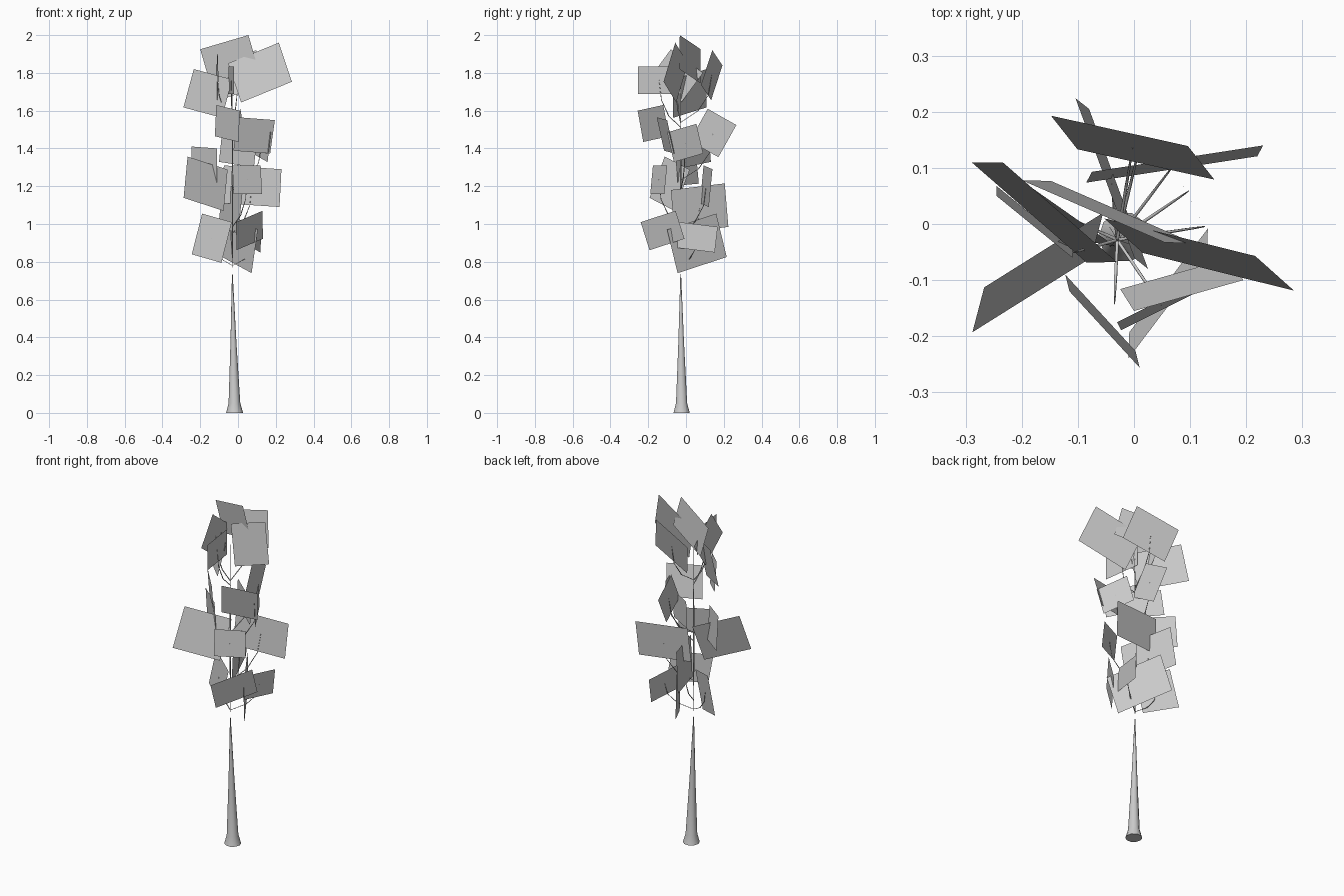
import bpy, bmesh, math
from mathutils import Vector

if "Cube" in bpy.data.objects:
    bpy.data.objects.remove(bpy.data.objects["Cube"])

STEM = Vector((-.03, -.028, 0))


def mesh_object(name, bm):
    me = bpy.data.meshes.new(name)
    bm.to_mesh(me)
    bm.free()
    ob = bpy.data.objects.new(name, me)
    bpy.context.collection.objects.link(ob)
    return ob


def tube(name, centres, radii, sides):
    """Upright tapered tube, closed at both ends."""
    bm = bmesh.new()
    loops = []
    for c, r in zip(centres, radii):
        ring = [2 * math.pi * i / sides for i in range(sides)]
        loops.append([bm.verts.new(c + r * Vector((math.cos(t), math.sin(t), 0))) for t in ring])
    for a, b in zip(loops, loops[1:]):
        for i in range(sides):
            j = (i + 1) % sides
            bm.faces.new((a[i], a[j], b[j], b[i]))
    bm.faces.new(loops[0][::-1])
    bm.faces.new(loops[-1])
    for f in bm.faces:
        f.smooth = len(f.verts) == 4
    return mesh_object(name, bm)


def leaf_card(name, a, b, ratio, lean=0):
    """Rectangle hanging below its top edge a-b, swung by lean degrees."""
    u = b - a
    side = Vector((-u.y, u.x, 0)).normalized()
    down = u.cross(side).normalized()
    if down.z > 0:
        down.negate()
    t = math.radians(lean)
    v = (down * math.cos(t) + side * math.sin(t)) * u.length * ratio
    bm = bmesh.new()
    bm.faces.new([bm.verts.new(p) for p in (a, a + v, b + v, b)])
    mesh_object(name, bm)
    return a + (u + v) / 2


# Trunk: flared foot, then a straight taper to a point
base, tip = Vector((-.018, -.023, 0)), STEM + Vector((0, 0, .735))
tube("trunk", [base.lerp(tip, f) for f in (0, .07, .5, 1)], (.045, .031, .016, .002), 10)

# Thin stem inside the crown
tube("stem", [STEM + Vector((0, 0, z)) for z in (.77, 1.25, 1.75)], (.002, .004, .001), 5)

# Leaf cards by proportion: top edge start, top edge end, optional lean
cards = {
    .65: [(-.2, .078, 1.925, .055, -.033, 2, 6),
          (-.05, -.03, 1.835, -.02, -.255, 1.835),
          (-.085, .12, 1.48, .1, -.02, 1.45),
          (-.075, .093, 1.31, .23, .14, 1.29, -5),
          (-.01, -.24, 1.01, .13, -.055, 1.07, 10),
          (.075, -.035, 1.01, .123, .168, .985)],
    .76: [(-.053, .01, 1.85, .216, -.057, 1.96, -11),
          (-.148, .193, 1.84, .096, .139, 1.92, -14),
          (-.234, .11, 1.82, -.03, -.068, 1.765, -10),
          (-.08, .205, 1.215, .025, -.08, 1.18, -4),
          (-.05, .16, 1.055, .105, -.1, .97)],
    .9: [(-.108, -.08, 1.925, -.115, .09, 1.8),
         (-.115, -.12, 1.63, .01, -.256, 1.6, 5),
         (.028, .02, 1.44, .015, .115, 1.61),
         (0, -.155, 1.565, .195, -.1, 1.55, 14),
         (.175, -.1, 1.485, .095, .055, 1.53),
         (-.267, -.113, 1.357, -.055, .02, 1.288, -14),
         (-.03, -.175, 1.31, .12, -.1, 1.31, -6)],
    1.13: [(-.245, .05, 1.41, -.11, -.06, 1.4, 4),
           (-.19, .07, 1.055, -.033, -.04, 1.01, -6)],
}
n = 0
for ratio, group in cards.items():
    for c in group:
        n += 1
        end = leaf_card(f"leaf_card_{n}", Vector(c[:3]), Vector(c[3:6]), ratio, *c[6:])
        # Every other card is carried by a thin arching twig
        if n % 2 == 0:
            start = Vector((STEM.x, STEM.y, max(.78, end.z - .25)))
            bend = Vector((end.x, end.y, start.z)).lerp(end, .3)
            path = [start.lerp(bend, f).lerp(bend.lerp(end, f), f) for f in (0, .33, .67, 1)]
            tube(f"twig_{n}", path, (.003, .003, .002, .001), 5)
